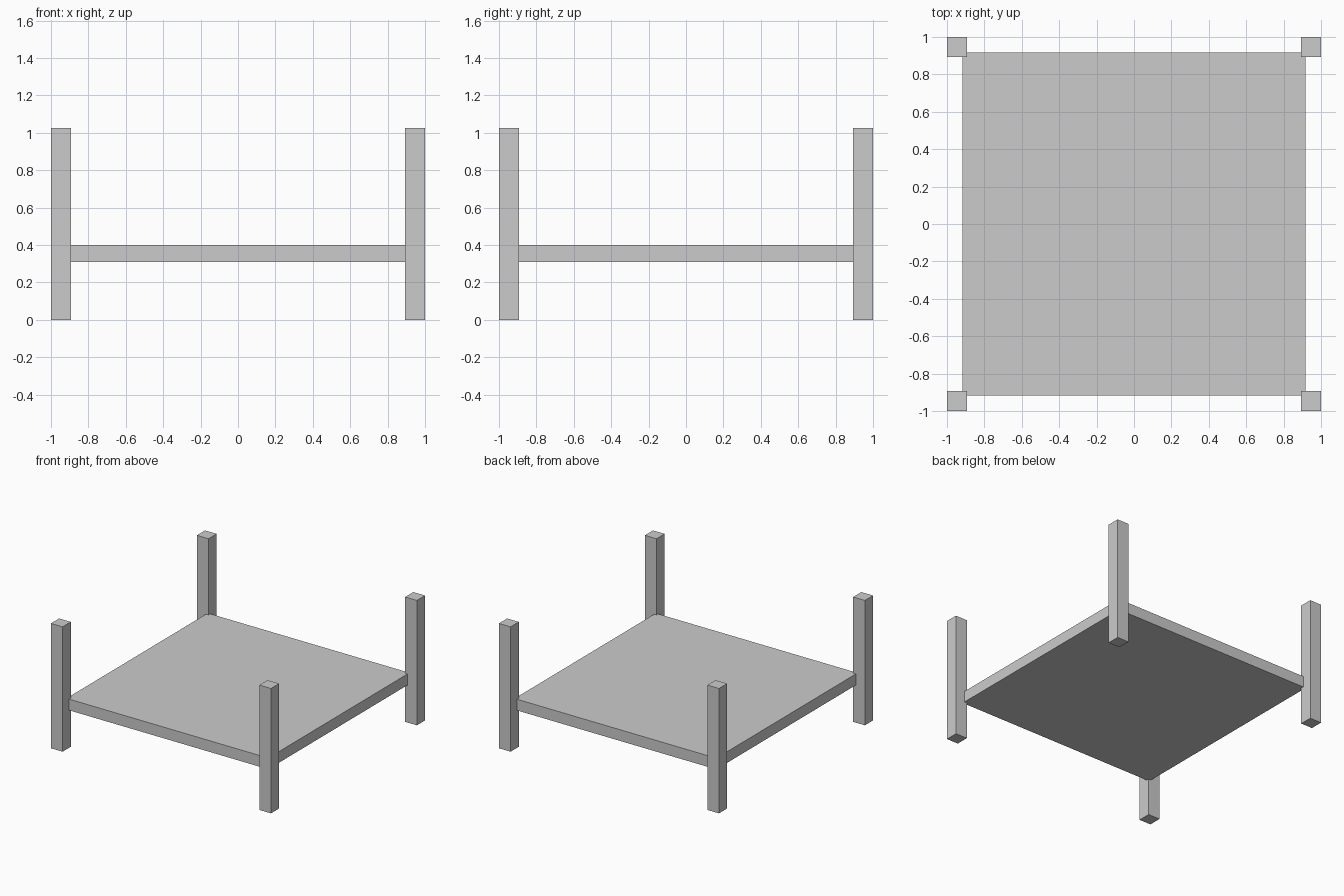
import bpy

if "Cube" in bpy.data.objects:
    bpy.data.objects.remove(bpy.data.objects["Cube"])


def box(name, lo, hi):
    """Axis-aligned box between two corners."""
    size = [b - a for a, b in zip(lo, hi)]
    centre = [(a + b) / 2 for a, b in zip(lo, hi)]
    bpy.ops.mesh.primitive_cube_add(size=1, location=centre)
    obj = bpy.context.object
    obj.name = name
    obj.scale = size
    bpy.ops.object.transform_apply(location=False, rotation=False, scale=True)
    return obj


# Flat platform whose corners run into the posts
box("platform", (-0.918, -0.916, 0.308), (0.916, 0.918, 0.4))

# Four square corner posts
POST, HEIGHT = 0.106, 1.026
for side, sx in (("left", -1), ("right", 1)):
    for end, sy in (("front", -1), ("back", 1)):
        x, y = sx * (1 - POST / 2), sy * (1 - POST / 2)
        box(f"{end}_{side}_post",
            (x - POST / 2, y - POST / 2, 0),
            (x + POST / 2, y + POST / 2, HEIGHT))
